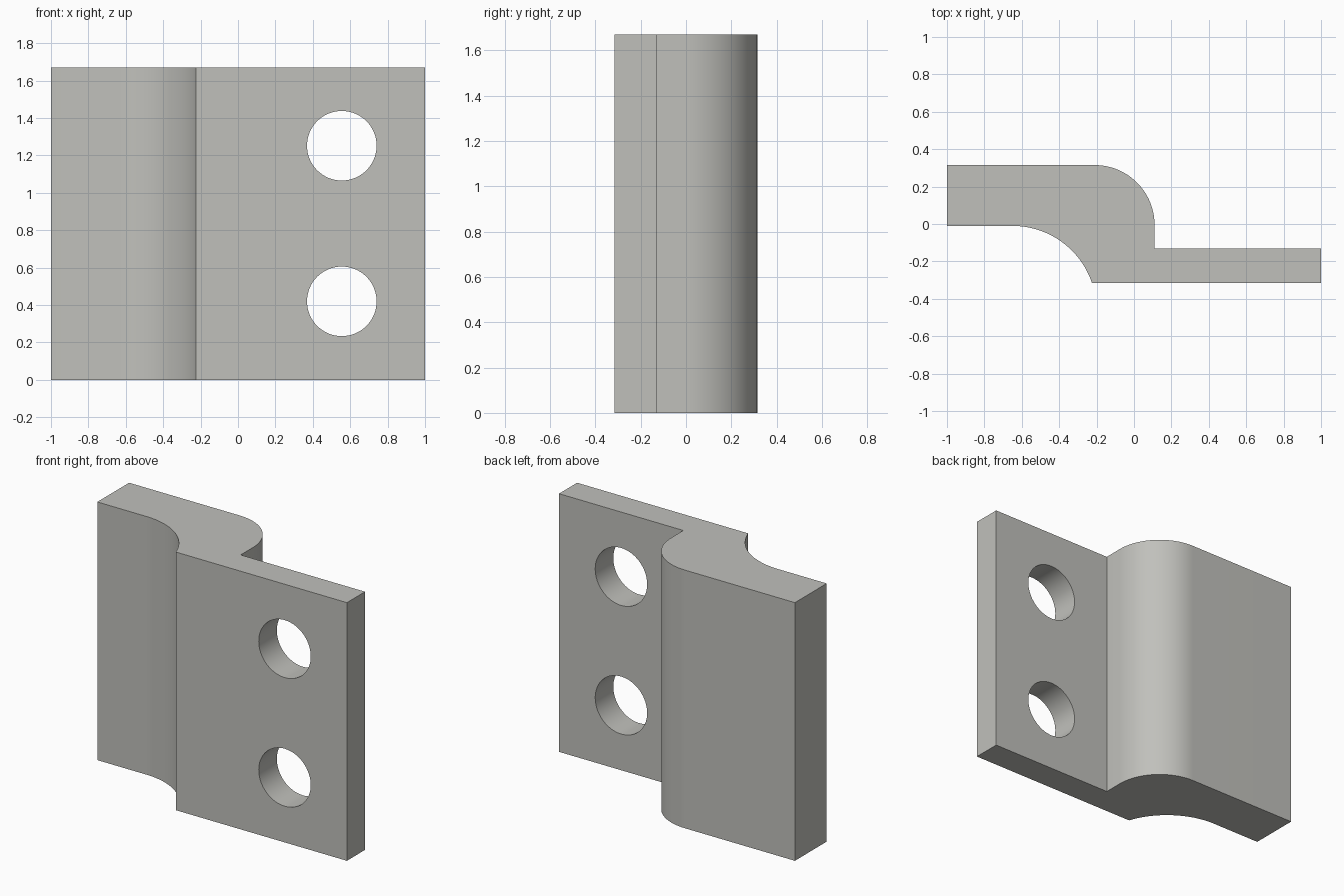
import bpy, bmesh, math

if "Cube" in bpy.data.objects:
    bpy.data.objects.remove(bpy.data.objects["Cube"])

HEIGHT = 1.67


def arc(cx, cy, r, a0, a1, n):
    """Points on an arc, angles in degrees."""
    return [(cx + r * math.cos(math.radians(a0 + (a1 - a0) * i / n)),
             cy + r * math.sin(math.radians(a0 + (a1 - a0) * i / n)))
            for i in range(n + 1)]


grey = bpy.data.materials.new("warm grey")
grey.diffuse_color = (0.53, 0.53, 0.50, 1)
grey.use_nodes = True
grey.node_tree.nodes["Principled BSDF"].inputs["Base Color"].default_value = grey.diffuse_color

# Stepped plate profile: thick leaf, rounded bend, thin leaf
profile = [(-1, 0.315), (-1, -0.01)]
profile += arc(-0.65, -0.459, 0.449, 90, 18.7, 24)      # hollow in front
profile += [(1, -0.315), (1, -0.13), (0.11, -0.13)]
profile += arc(-0.21, -0.005, 0.32, 0, 90, 24)          # rounded back

bm = bmesh.new()
base = bm.faces.new([bm.verts.new((x, y, 0)) for x, y in profile])
ext = bmesh.ops.extrude_face_region(bm, geom=[base])
top = [v for v in ext["geom"] if isinstance(v, bmesh.types.BMVert)]
bmesh.ops.translate(bm, verts=top, vec=(0, 0, HEIGHT))
bmesh.ops.recalc_face_normals(bm, faces=bm.faces)
mesh = bpy.data.meshes.new("bracket_plate")
bm.to_mesh(mesh)
bm.free()
plate = bpy.data.objects.new("bracket_plate", mesh)
bpy.context.collection.objects.link(plate)
mesh.materials.append(grey)

# Two bolt holes through the thin leaf
cutters = []
for z in (0.42, 1.252):
    bpy.ops.mesh.primitive_cylinder_add(vertices=64, radius=0.186, depth=0.6,
                                        location=(0.555, -0.22, z),
                                        rotation=(math.pi / 2, 0, 0))
    cutter = bpy.context.object
    cutter.name = "hole_cutter"
    cutter.data.materials.append(grey)
    cutter.hide_render = True
    cutters.append(cutter)
    cut = plate.modifiers.new("bolt_hole", "BOOLEAN")
    cut.operation = "DIFFERENCE"
    cut.solver = "EXACT"
    cut.object = cutter

bpy.ops.object.select_all(action="DESELECT")
plate.select_set(True)
bpy.context.view_layer.objects.active = plate
for m in list(plate.modifiers):
    bpy.ops.object.modifier_apply(modifier=m.name)
for cutter in cutters:
    bpy.data.objects.remove(cutter)

# Smooth the curved walls, keep the corners crisp
bpy.ops.object.shade_smooth_by_angle(angle=math.radians(15))
